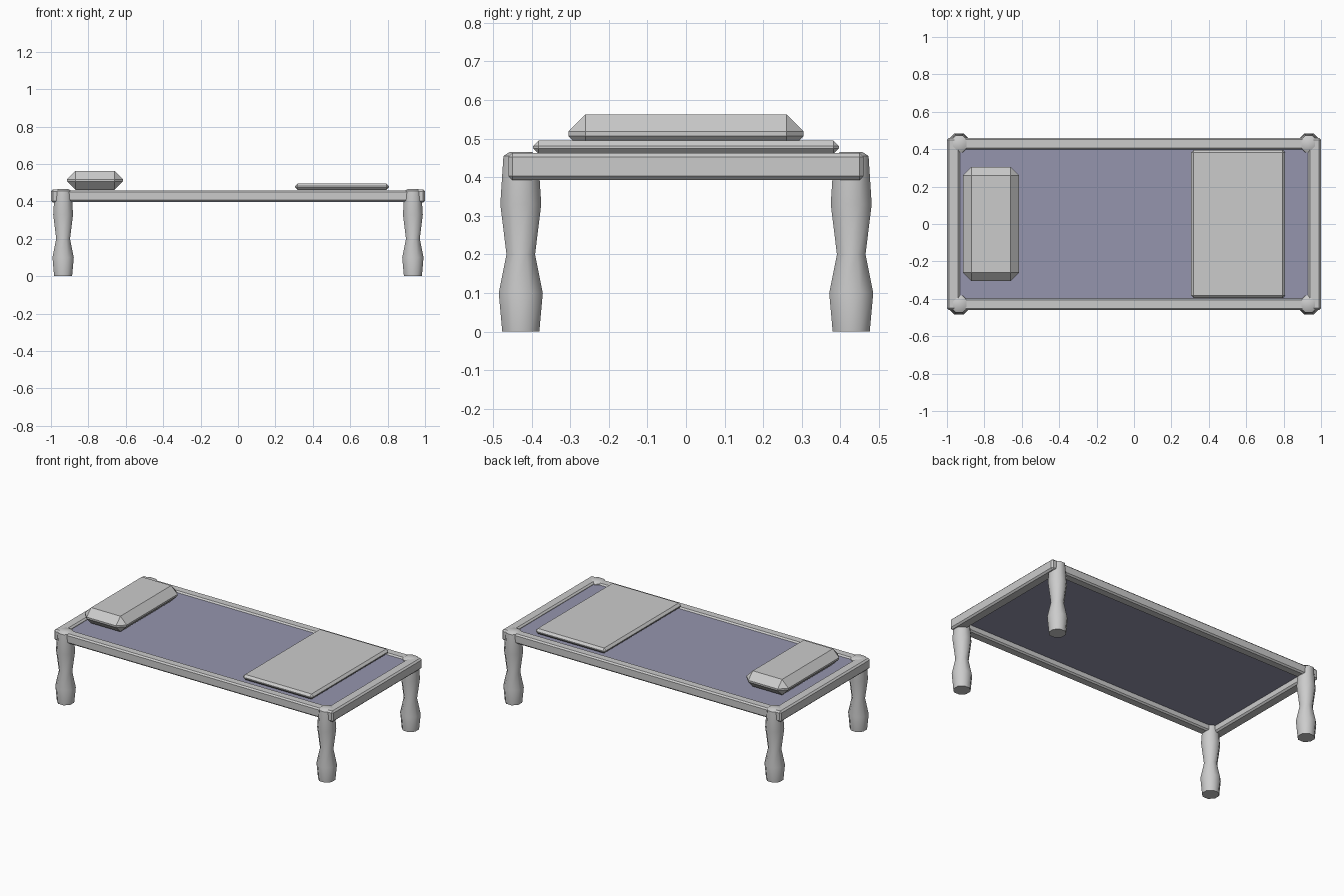
import bpy, bmesh
from math import pi, cos, sin

if "Cube" in bpy.data.objects:
    bpy.data.objects.remove(bpy.data.objects["Cube"])


def finish(name, bm, angle):
    bmesh.ops.recalc_face_normals(bm, faces=bm.faces)
    mesh = bpy.data.meshes.new(name)
    bm.to_mesh(mesh)
    bm.free()
    ob = bpy.data.objects.new(name, mesh)
    bpy.context.collection.objects.link(ob)
    bpy.ops.object.select_all(action='DESELECT')
    bpy.context.view_layer.objects.active = ob
    ob.select_set(True)
    if angle:
        bpy.ops.object.shade_smooth_by_angle(angle=angle)
    return ob


def box(name, lo, hi, bevel=0.0, segments=1, angle=0.6):
    bm = bmesh.new()
    bmesh.ops.create_cube(bm, size=1)
    for v in bm.verts:
        v.co = [(a + b) / 2 + c * (b - a) for a, b, c in zip(lo, hi, v.co)]
    if bevel:
        bmesh.ops.bevel(bm, geom=bm.edges[:], offset=bevel, segments=segments,
                        profile=0.5, affect='EDGES')
    return finish(name, bm, angle)


def turned(name, profile, x, y, sides=8):
    bm = bmesh.new()
    k = 1 / cos(pi / sides)  # profile radii are measured to the flats
    rings = [[bm.verts.new((x + r * k * cos((i + .5) * 2 * pi / sides),
                            y + r * k * sin((i + .5) * 2 * pi / sides), z))
              for i in range(sides)] for r, z in profile]
    for a, b in zip(rings, rings[1:]):
        for i in range(sides):
            j = (i + 1) % sides
            bm.faces.new((a[i], a[j], b[j], b[i]))
    bm.faces.new(rings[0][::-1])
    bm.faces.new(rings[-1])
    return finish(name, bm, 0.9)


# Turned legs
leg_profile = [(.048, 0), (.057, .1), (.037, .2), (.053, .33),
               (.045, .455), (.028, .466)]
for sx, xn in ((-1, "head"), (1, "foot")):
    for sy, yn in ((-1, "front"), (1, "back")):
        turned(f"{xn}_{yn}_leg", leg_profile, sx * .935, sy * .428)

# Side rails and end rails
for s, name in ((-1, "front_rail"), (1, "back_rail")):
    y = sorted((s * .398, s * .46))
    box(name, (-.97, y[0], .397), (.97, y[1], .459), .009)
for s, name in ((-1, "head_rail"), (1, "foot_rail")):
    x = sorted((s * .93, s * 1.0))
    box(name, (x[0], -.46, .393), (x[1], .46, .463), .01)

# Stretched bed cloth
cloth = box("bed_cloth", (-.94, -.405, .436), (.94, .405, .45), angle=0)
mat = bpy.data.materials.new("dark_cloth")
mat.diffuse_color = (.3, .3, .42, 1)
mat.use_nodes = True
mat.node_tree.nodes["Principled BSDF"].inputs["Base Color"].default_value = mat.diffuse_color
cloth.data.materials.append(mat)

# Pillow and folded blanket
box("pillow", (-.915, -.305, .462), (-.615, .305, .563), .045)
box("folded_blanket", (.305, -.396, .461), (.808, .396, .495), .014)
